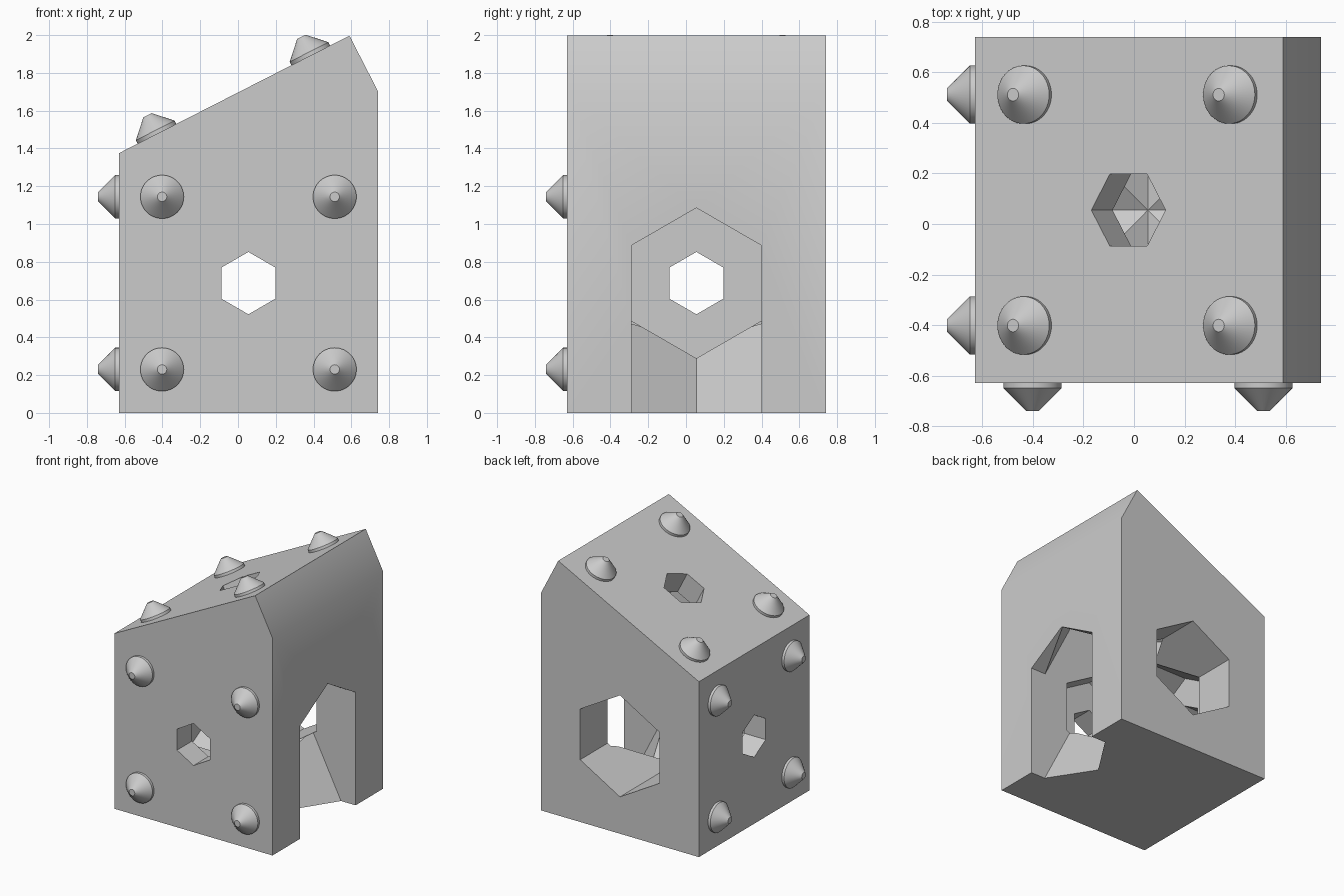
import bpy, bmesh, math
from mathutils import Vector

if "Cube" in bpy.data.objects:
    bpy.data.objects.remove(bpy.data.objects["Cube"], do_unlink=True)

grey = bpy.data.materials.new("light_grey")
grey.use_nodes = True
grey.diffuse_color = (0.6, 0.6, 0.6, 1)
grey.node_tree.nodes["Principled BSDF"].inputs["Base Color"].default_value = (0.6, 0.6, 0.6, 1)


def finish(name, bm):
    """Turn a bmesh into a grey object."""
    bmesh.ops.recalc_face_normals(bm, faces=bm.faces)
    mesh = bpy.data.meshes.new(name)
    bm.to_mesh(mesh)
    bm.free()
    mesh.materials.append(grey)
    obj = bpy.data.objects.new(name, mesh)
    bpy.context.collection.objects.link(obj)
    return obj


def activate(obj):
    bpy.ops.object.select_all(action='DESELECT')
    obj.select_set(True)
    bpy.context.view_layer.objects.active = obj


def smooth(obj):
    activate(obj)
    bpy.ops.object.shade_smooth_by_angle(angle=math.radians(30))


def turned(name, rings, sides, origin, axis, up):
    """Solid of (radius, distance) rings along an axis; first corner points up."""
    side = axis.cross(up)
    bm = bmesh.new()
    loops = []
    for radius, dist in rings:
        loop = []
        for i in range(sides):
            a = math.tau * i / sides
            loop.append(bm.verts.new(origin + axis * dist
                                     + (up * math.cos(a) + side * math.sin(a)) * radius))
        loops.append(loop)
    for low, high in zip(loops, loops[1:]):
        for i in range(sides):
            j = (i + 1) % sides
            bm.faces.new((low[i], low[j], high[j], high[i]))
    bm.faces.new(loops[0])
    bm.faces.new(loops[-1])
    return finish(name, bm)


# Body: block with a sloped roof and a chamfered high edge
LOW, HIGH = -0.63, 0.74
MID = (LOW + HIGH) / 2
profile = [(LOW, 0), (HIGH, 0), (HIGH, 1.705), (0.59, 1.997), (LOW, 1.375)]
bm = bmesh.new()
face = bm.faces.new([bm.verts.new((x, LOW, z)) for x, z in profile])
ext = bmesh.ops.extrude_face_region(bm, geom=[face])
bmesh.ops.translate(bm, vec=(0, HIGH - LOW, 0),
                    verts=[v for v in ext["geom"] if isinstance(v, bmesh.types.BMVert)])
body = finish("body", bm)

# Studded faces: centre, outward normal, in-plane up direction
X, Y, Z = Vector((1, 0, 0)), Vector((0, 1, 0)), Vector((0, 0, 1))
slope = Vector((0.59 - LOW, 0, 1.997 - 1.375)).normalized()
roof_normal = slope.cross(Y)
roof_normal *= 1 if roof_normal.z > 0 else -1
roof_x = -0.022
roof_mid = Vector((LOW, MID, 1.375)) + slope * ((roof_x - LOW) / slope.x)
panels = {
    "front": (Vector((MID, LOW, 0.687)), -Y, Z),
    "side": (Vector((LOW, MID, 0.687)), -X, Z),
    "roof": (roof_mid, roof_normal, slope),
}

# Hexagonal bores: a wide one from the far side, a narrow one through the wall
WALL = 0.185
for name, (centre, normal, up) in panels.items():
    bores = [turned(name + "_wide_cutter", [(0.398, WALL), (0.398, 3)], 6, centre, -normal, up),
             turned(name + "_narrow_cutter", [(0.165, -0.1), (0.165, WALL + 0.1)], 6,
                    centre, -normal, up)]
    for cutter in bores:
        cutter.hide_render = True
        mod = body.modifiers.new("bore", 'BOOLEAN')
        mod.operation = 'DIFFERENCE'
        mod.solver = 'EXACT'
        mod.object = cutter
        activate(body)
        bpy.ops.object.modifier_apply(modifier=mod.name)
        bpy.data.objects.remove(cutter, do_unlink=True)
smooth(body)

# Conical studs at the four corners of each studded face
STUD = [(0.115, -0.02), (0.115, 0.02), (0.025, 0.11)]
SPREAD = 0.457
for name, (centre, normal, up) in panels.items():
    across = normal.cross(up)
    for u in (-1, 1):
        for v in (-1, 1):
            place = centre + up * (u * SPREAD) + across * (v * SPREAD)
            smooth(turned(name + "_stud", STUD, 48, place, normal, up))
